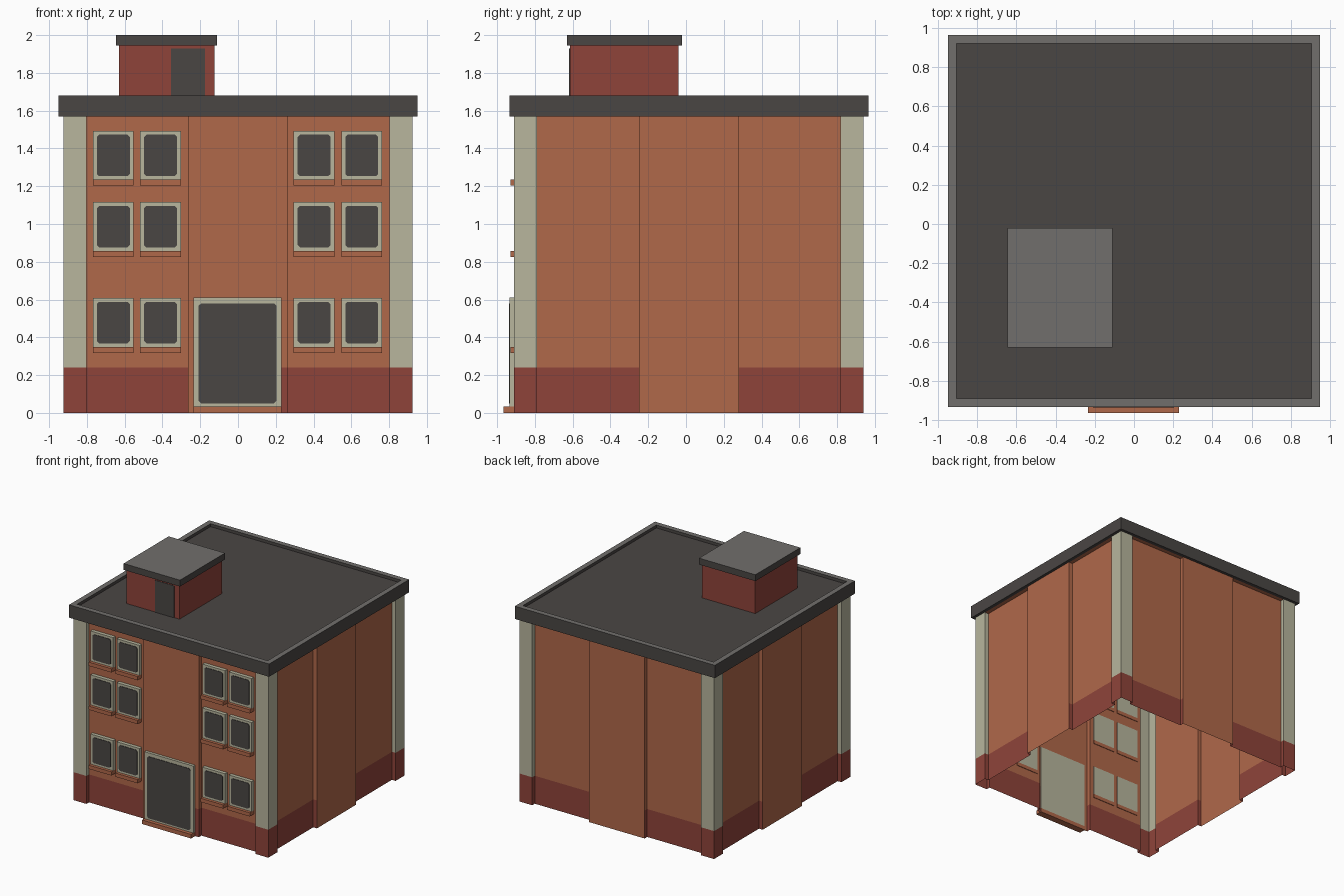
import bpy, bmesh, math
from mathutils import Matrix, Vector

if "Cube" in bpy.data.objects:
    bpy.data.objects.remove(bpy.data.objects["Cube"])


def material(name, rgb):
    lin = [(c / 255 / 12.92) if c / 255 <= 0.04045 else ((c / 255 + 0.055) / 1.055) ** 2.4 for c in rgb]
    m = bpy.data.materials.new(name)
    m.diffuse_color = (*lin, 1)
    m.use_nodes = True
    m.node_tree.nodes["Principled BSDF"].inputs["Base Color"].default_value = m.diffuse_color
    return m


ORANGE = material("orange_brick", (176, 104, 74))
RED = material("red_brick", (143, 68, 58))
CREAM = material("cream_stone", (184, 182, 158))
DARK = material("dark_grey", (74, 70, 68))
GREY = material("light_grey", (113, 111, 108))
CY = 0.015  # centre of the building in y


def finish(bm, name, mats):
    me = bpy.data.meshes.new(name)
    bm.to_mesh(me)
    bm.free()
    for m in mats:
        me.materials.append(m)
    ob = bpy.data.objects.new(name, me)
    bpy.context.collection.objects.link(ob)
    return ob


def box_bm(x0, x1, y0, y1, z0, z1):
    bm = bmesh.new()
    bmesh.ops.create_cube(bm, size=1)
    for v in bm.verts:
        v.co = Vector((x1 if v.co.x > 0 else x0, y1 if v.co.y > 0 else y0, z1 if v.co.z > 0 else z0))
    bm.normal_update()
    return bm


def box(name, dims, mat):
    return finish(box_bm(*dims), name, [mat])


def plate(name, x0, x1, z0, z1, y, mat, c=0.012):
    """Thin front-facing pane with clipped corners."""
    bm = bmesh.new()
    pts = [(x0 + c, z0), (x1 - c, z0), (x1, z0 + c), (x1, z1 - c),
           (x1 - c, z1), (x0 + c, z1), (x0, z1 - c), (x0, z0 + c)]
    front = bm.faces.new([bm.verts.new((x, y, z)) for x, z in pts])
    r = bmesh.ops.extrude_face_region(bm, geom=[front])
    for v in r["geom"]:
        if isinstance(v, bmesh.types.BMVert):
            v.co.y -= 0.004
    bm.faces.remove(front) if front.is_valid else None
    bmesh.ops.recalc_face_normals(bm, faces=bm.faces)
    return finish(bm, name, [mat])


# Walls: open shell following a stepped plan, split at the base height
R, P, C, D, BASE, TOP = 0.925, 0.803, 0.265, 0.035, 0.24, 1.575
plan = [(-R, R), (-P, R), (-P, R - D), (-C, R - D), (-C, R), (0, R),
        (C, R), (C, R - D), (P, R - D), (P, R), (R, R)]
bm = bmesh.new()
for k in range(4):
    rot = Matrix.Translation((0, CY, 0)) @ Matrix.Rotation(k * math.pi / 2, 4, "Z")

    def quad(pts, mi):
        f = bm.faces.new([bm.verts.new(rot @ Vector(p)) for p in pts])
        f.material_index = mi

    for i in range(10):
        (u0, v0), (u1, v1) = plan[i], plan[i + 1]
        upper = 2 if i in (0, 1, 8, 9) else 0
        lower = 0 if i == 4 or (i == 5 and k) else 1
        for z0, z1, mi in ((0, BASE, lower), (BASE, TOP, upper)):
            quad([(u0, -v0, z0), (u1, -v1, z0), (u1, -v1, z1), (u0, -v0, z1)], mi)
    # Soffits over the recessed panels
    for a, b in ((-P, -C), (C, P)):
        quad([(a, -R + D, 1.566), (b, -R + D, 1.566), (b, -R, 1.566), (a, -R, 1.566)], 0)
bmesh.ops.remove_doubles(bm, verts=bm.verts, dist=0.0001)
finish(bm, "walls", [ORANGE, RED, CREAM])

# Flat roof with a raised light rim
bm = box_bm(-0.95, 0.95, CY - 0.95, CY + 0.95, 1.57, 1.68)
top = max(bm.faces, key=lambda f: f.calc_center_median().z)
rim = bmesh.ops.inset_individual(bm, faces=[top], thickness=0.063)["faces"]
for f in rim:
    f.material_index = 1
r = bmesh.ops.extrude_face_region(bm, geom=[top])
for v in r["geom"]:
    if isinstance(v, bmesh.types.BMVert):
        v.co.z -= 0.025
if top.is_valid:
    bm.faces.remove(top)
bm.normal_update()
finish(bm, "roof", [DARK, GREY])

# Rooftop stair house with cap and door
box("stair_house", (-0.63, -0.125, -0.615, -0.04, 1.65, 1.95), RED)
bm = box_bm(-0.645, -0.11, -0.63, -0.02, 1.945, 2.0)
for f in bm.faces:
    f.material_index = 1 if f.normal.z > 0.5 else 0
finish(bm, "stair_house_cap", [DARK, GREY])
plate("stair_house_door", -0.355, -0.175, 1.655, 1.93, -0.615, DARK, 0.002)

# Windows: frame, pane and sill, three floors of four
for z in (0.35, 0.858, 1.235):
    for x in (-0.66, -0.41, 0.403, 0.655):
        box("window_frame", (x - 0.108, x + 0.108, -0.905, -0.87, z, z + 0.258), CREAM)
        plate("window_pane", x - 0.087, x + 0.087, z + 0.018, z + 0.238, -0.905, DARK)
        box("window_sill", (x - 0.108, x + 0.108, -0.93, -0.87, z - 0.032, z), ORANGE)

# Entrance: frame, pane and step
box("entrance_frame", (-0.235, 0.23, -0.934, -0.905, 0.035, 0.61), CREAM)
plate("entrance_pane", -0.21, 0.205, 0.05, 0.58, -0.934, DARK, 0.015)
box("entrance_step", (-0.235, 0.23, -0.965, -0.905, 0, 0.035), ORANGE)
